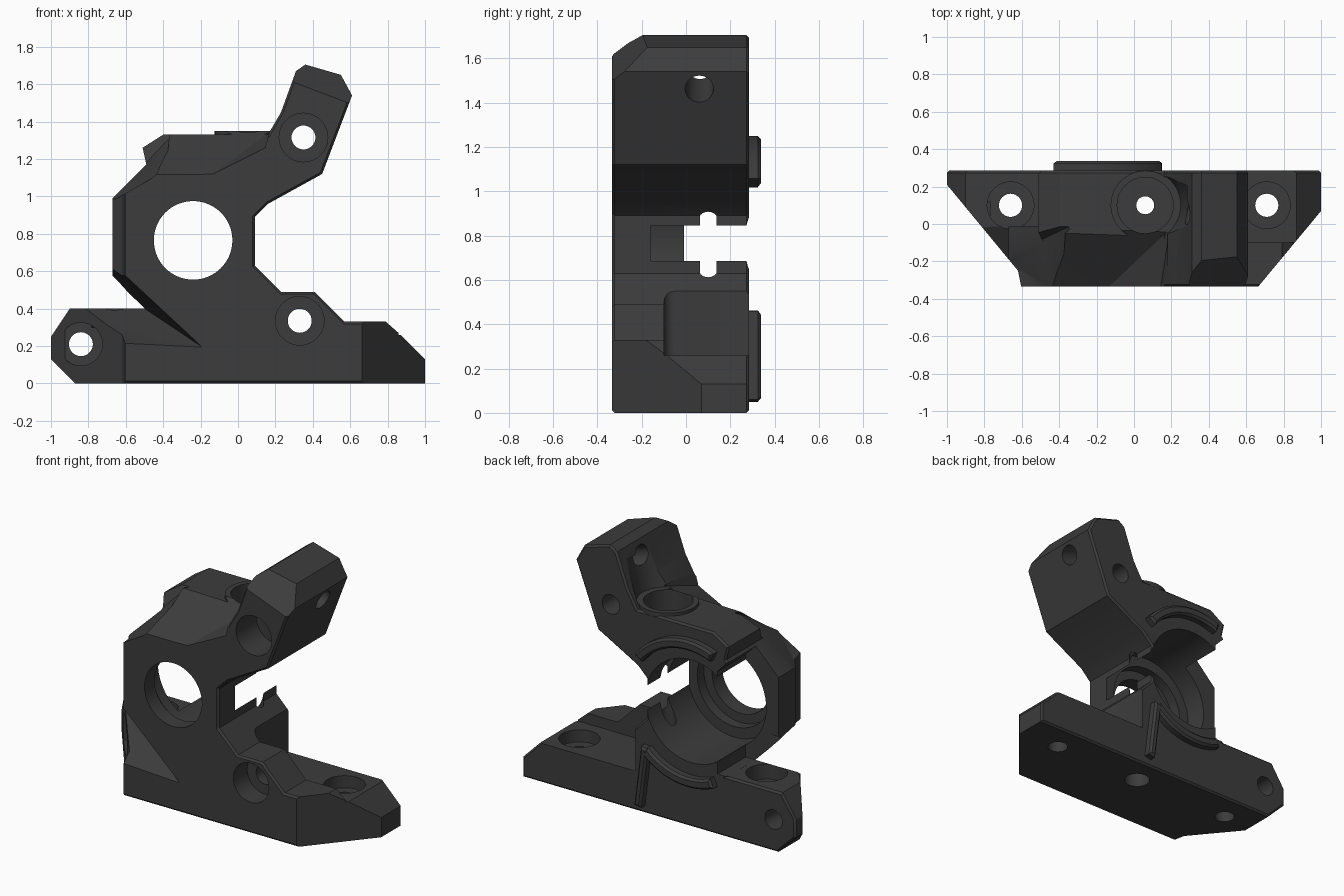
import bpy, bmesh, math
from mathutils import Vector

if "Cube" in bpy.data.objects:
    bpy.data.objects.remove(bpy.data.objects["Cube"])

mat = bpy.data.materials.new("dark grey plastic")
mat.diffuse_color = (0.045, 0.045, 0.045, 1)
mat.use_nodes = True
mat.node_tree.nodes["Principled BSDF"].inputs["Base Color"].default_value = mat.diffuse_color


def make(name, bm):
    bmesh.ops.recalc_face_normals(bm, faces=bm.faces)
    me = bpy.data.meshes.new(name)
    bm.to_mesh(me)
    bm.free()
    ob = bpy.data.objects.new(name, me)
    bpy.context.collection.objects.link(ob)
    me.materials.append(mat)
    return ob


def prism(name, pts, lo, hi, axis="y", bevel=0.0):
    """Extrude an outline along y (points are x, z) or z (points are x, y)."""
    place = (lambda p, h: (p[0], h, p[1])) if axis == "y" else (lambda p, h: (p[0], p[1], h))
    bm = bmesh.new()
    a = [bm.verts.new(place(p, lo)) for p in pts]
    b = [bm.verts.new(place(p, hi)) for p in pts]
    caps = [bm.faces.new(a), bm.faces.new(b[::-1])]
    for i in range(len(pts)):
        j = (i + 1) % len(pts)
        bm.faces.new((a[i], b[i], b[j], a[j]))
    if bevel:
        bmesh.ops.recalc_face_normals(bm, faces=bm.faces)
        edges = list({e for f in caps for e in f.edges})
        bmesh.ops.bevel(bm, geom=edges, offset=bevel, segments=1, affect="EDGES")
    return make(name, bm)


def hull(name, pts):
    bm = bmesh.new()
    for p in pts:
        bm.verts.new(p)
    bmesh.ops.convex_hull(bm, input=bm.verts)
    return make(name, bm)


def rod(name, p0, p1, r, r2=None, n=48):
    """Cylinder or cone between two points."""
    p0, p1 = Vector(p0), Vector(p1)
    d = p1 - p0
    bm = bmesh.new()
    bmesh.ops.create_cone(bm, cap_ends=True, segments=n, radius1=r,
                          radius2=r if r2 is None else r2, depth=d.length)
    m = d.to_track_quat("Z", "Y").to_matrix().to_4x4()
    m.translation = (p0 + p1) / 2
    bmesh.ops.transform(bm, matrix=m, verts=bm.verts)
    return make(name, bm)


def combine(target, other, op):
    mod = target.modifiers.new(op, "BOOLEAN")
    mod.operation, mod.solver, mod.object = op, "EXACT", other
    bpy.context.view_layer.objects.active = target
    bpy.ops.object.modifier_apply(modifier=mod.name)
    bpy.data.objects.remove(other, do_unlink=True)


CX, CZ = -0.24, 0.765   # main bore axis
FX, FY = 0.06, 0.10     # vertical feed hole axis

# Bracket silhouette
body = prism("bracket_body", [
    (-0.87, 0), (1, 0), (1, 0.13), (0.87, 0.26), (0.79, 0.33), (0.57, 0.33),
    (0.41, 0.49), (0.23, 0.49), (0.09, 0.63), (0.09, 0.89), (0.16, 0.96),
    (0.45, 1.12), (0.61, 1.54), (0.55, 1.65), (0.36, 1.705), (0.31, 1.67),
    (0.23, 1.45), (0.16, 1.33), (-0.40, 1.33), (-0.51, 1.26), (-0.49, 1.17),
    (-0.67, 0.99), (-0.67, 0.57), (-0.50, 0.40), (-0.90, 0.40), (-1, 0.25),
    (-1, 0.13)], -0.335, 0.285, bevel=0.012)

# Tapered plan outline
combine(body, prism("plan", [
    (-1.1, 0.4), (-1.1, 0.331), (-0.62, -0.25), (-0.59, -0.4), (0.61, -0.4),
    (1.1, 0.19), (1.1, 0.4)], -0.1, 2, "z"), "INTERSECT")

# Feed boss on top
combine(body, rod("boss", (FX, FY, 1.2), (FX, FY, 1.35), 0.185), "UNION")

cuts = [
    # sloped front shoulder above the bore
    hull("shoulder", [(-1, -0.36, 1.10), (-1, 0, 1.35), (-1, -0.36, 1.5),
                      (-0.16, -0.36, 1.10), (0.14, -0.36, 1.25), (0.19, -0.03, 1.36),
                      (0.17, -0.36, 1.36)]),
    # left facet of the shoulder
    hull("shoulder_facet", [(-0.70, -0.18, 0.96), (-0.70, -0.36, 0.96), (-0.42, -0.36, 1.12),
                            (-0.34, -0.01, 1.34), (-0.7, -0.01, 1.34), (-0.7, -0.36, 1.34)]),
    # undercut groove between the body and the left foot
    hull("undercut", [(-0.17, -0.36, 0.18), (-0.50, -0.01, 0.401), (-0.59, -0.36, 0.57),
                      (-0.76, -0.01, 0.66), (-0.57, -0.36, 0.20), (-1.05, -0.01, 0.405)]),
    # chamfer at the arm tip
    hull("tip", [(0.18, -0.40, 1.60), (0.68, -0.40, 1.41), (0.27, -0.10, 1.82),
                 (0.77, -0.10, 1.63), (0.27, -0.40, 1.95), (0.77, -0.40, 1.95)]),
    # right foot pocket with a rounded corner
    prism("pocket", [(1.1, -0.10), (1.1, 0.4), (0.17, 0.4)] +
          [(0.22 - 0.05 * math.cos(t * math.pi / 8), -0.05 - 0.05 * math.sin(t * math.pi / 8))
           for t in range(5)], 0.26, 0.75, "z"),
    # open left side behind the front wall
    prism("left_opening", [(-0.75, 0.401), (-0.43, 0.401), (-0.43, 1.08), (-0.5, 1.155),
                           (-0.75, 1.155)], -0.01, 0.4),
    # stepped main bore
    rod("bore_front", (CX, -0.5, CZ), (CX, 0, CZ), 0.21, n=64),
    rod("bore_step", (CX, -0.23, CZ), (CX, 0, CZ), 0.27, n=64),
    rod("bore_main", (CX, -0.16, CZ), (CX, 0.5, CZ), 0.34, n=64),
    # feed hole, its top socket, arm clearance and bottom mouth
    rod("feed", (FX, FY, -0.1), (FX, FY, 1.5), 0.048, n=32),
    rod("feed_socket", (FX, FY, 1.2), (FX, FY, 1.5), 0.15),
    rod("feed_clearance", (FX, FY, 1.35), (FX, FY, 1.6), 0.19, 0.25),
    rod("feed_mouth", (FX, FY, -0.1), (FX, FY, 0.12), 0.08, n=32),
    # cross hole through the arm
    rod("arm_cross", (0.77, 0.06, 1.39), (0.14, 0.06, 1.63), 0.064, n=32),
]
# Front screw holes with counterbores: x, z, seat radius, seat depth
for x, z, r, y in ((-0.84, 0.21, 0.115, 0.12), (0.33, 0.335, 0.13, -0.19), (0.35, 1.315, 0.13, -0.12)):
    cuts.append(rod("screw", (x, -0.5, z), (x, 0.5, z), 0.064, n=32))
    cuts.append(rod("screw_seat", (x, -0.5, z), (x, y, z), r))
# Vertical foot holes: x, seat height
for x, z in ((-0.66, 0.30), (0.71, 0.18)):
    cuts.append(rod("foot_hole", (x, 0.10, -0.1), (x, 0.10, 0.6), 0.062, n=32))
    cuts.append(rod("foot_seat", (x, 0.10, z), (x, 0.10, 0.6), 0.125))
for c in cuts:
    combine(body, c, "DIFFERENCE")


# Raised ribs on the back face
def arc(r0, r1, a0, a1, n=14):
    ang = [math.radians(a0 + (a1 - a0) * i / n) for i in range(n + 1)]
    ring = [(r1, a) for a in ang] + [(r0, a) for a in reversed(ang)]
    return [(CX + r * math.cos(a), CZ + r * math.sin(a)) for r, a in ring]


prism("upper_rib", arc(0.42, 0.485, 37, 113), 0.27, 0.338, bevel=0.014)
prism("lower_rib", arc(0.42, 0.485, -113, -46), 0.27, 0.338, bevel=0.014)
prism("straight_rib", [(0.05, 0.45), (0.10, 0.46), (0.15, 0.06), (0.10, 0.05)],
      0.27, 0.338, bevel=0.014)

for ob in bpy.context.scene.objects:
    bpy.ops.object.select_all(action="DESELECT")
    ob.select_set(True)
    bpy.context.view_layer.objects.active = ob
    bpy.ops.object.shade_smooth_by_angle(angle=math.radians(25))
